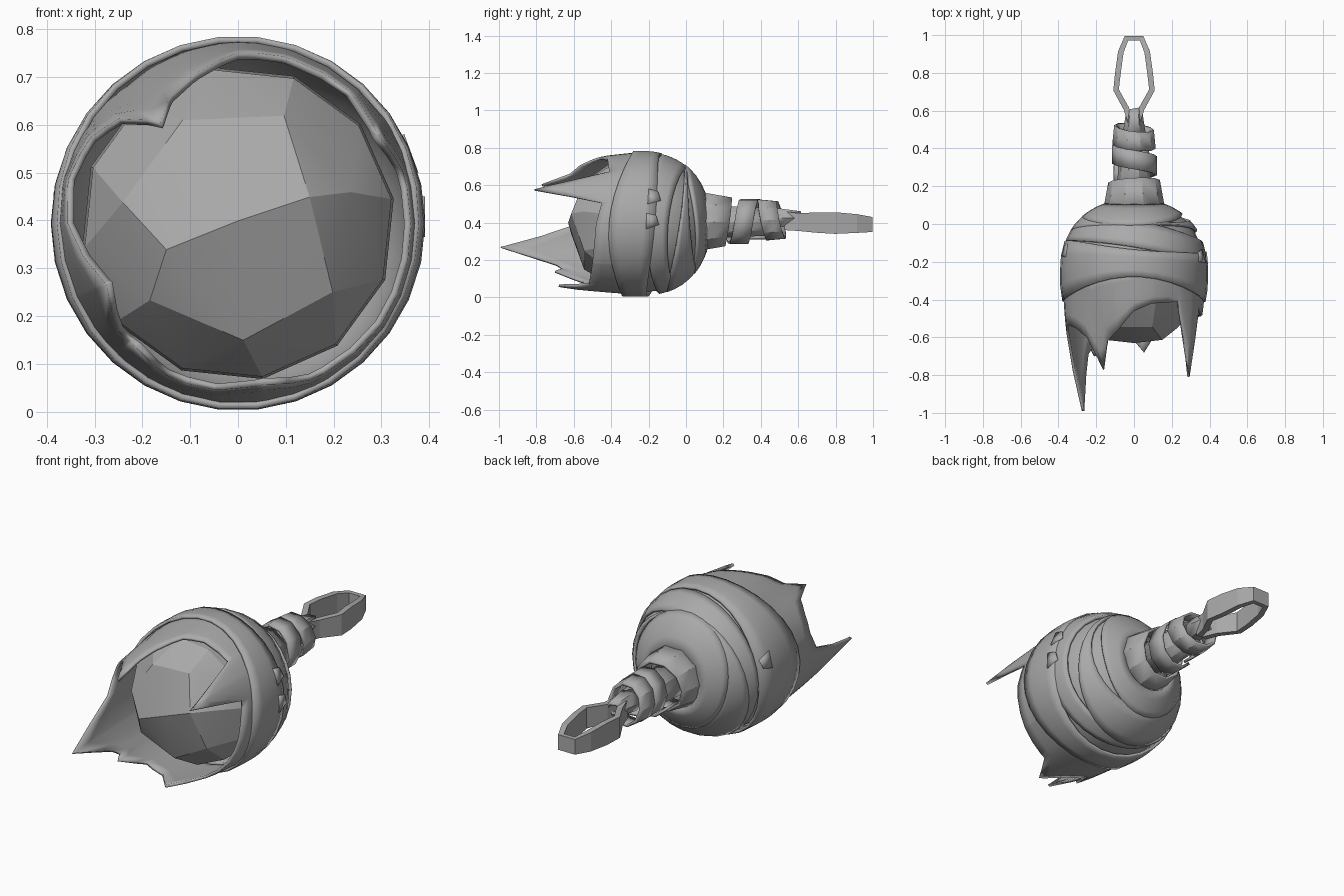
import bpy, bmesh, math
from mathutils import Vector

cube = bpy.data.objects.get("Cube")
if cube:
    bpy.data.objects.remove(cube, do_unlink=True)

CZ = 0.394           # height of the long axis
TAU = 2 * math.pi

grey = bpy.data.materials.new("plain grey")
grey.use_nodes = True
colour = (0.4, 0.4, 0.4, 1)
grey.diffuse_color = colour
grey.node_tree.nodes["Principled BSDF"].inputs["Base Color"].default_value = colour


def polar(r, angle, y):
    """Point at a radius and angle around the long axis."""
    return Vector((r * math.cos(angle), y, CZ + r * math.sin(angle)))


def finish(name, bm, thickness=0, smooth=35):
    bmesh.ops.recalc_face_normals(bm, faces=bm.faces)
    mesh = bpy.data.meshes.new(name)
    bm.to_mesh(mesh)
    bm.free()
    mesh.materials.append(grey)
    obj = bpy.data.objects.new(name, mesh)
    bpy.context.collection.objects.link(obj)
    if thickness:
        mod = obj.modifiers.new("cloth thickness", "SOLIDIFY")
        mod.thickness = thickness
        mod.offset = 0
    bpy.ops.object.select_all(action="DESELECT")
    obj.select_set(True)
    bpy.context.view_layer.objects.active = obj
    if smooth:
        bpy.ops.object.shade_smooth_by_angle(angle=math.radians(smooth))


def sheet(name, rows, closed=True, thickness=0.012, smooth=35):
    """Skin a list of point rows into a strip of quads."""
    bm = bmesh.new()
    grid = [[bm.verts.new(p) for p in row] for row in rows]
    pairs = list(zip(grid, grid[1:]))
    if closed:
        pairs.append((grid[-1], grid[0]))
    for a, b in pairs:
        for i in range(len(a) - 1):
            bm.faces.new((a[i], a[i + 1], b[i + 1], b[i]))
    finish(name, bm, thickness, smooth)


def ball_radius(y):
    return 0.39 * math.sqrt(max(0.05, 1 - abs((y + 0.27) / 0.4) ** 2.6))


# Faceted core filling the front opening
bm = bmesh.new()
for x, z in ((-0.15, -0.055), (0, 0.005), (0.15, 0.055)):
    bm.verts.new((x, -0.63 + abs(x) / 9, CZ + z))
for count, r, y in ((7, 0.245, -0.545), (12, 0.325, -0.41), (12, 0.33, -0.2), (6, 0.2, 0)):
    for i in range(count):
        bm.verts.new(polar(r, TAU * (i + 0.3) / count, y))
bmesh.ops.convex_hull(bm, input=bm.verts)
finish("core", bm, smooth=18)

# Torn front wrap: rim given as angle, y, radius, with long pointed tatters
rim = [(0, -.48, .355), (18, -.45, .355), (32, -.81, .34), (50, -.41, .355),
       (75, -.42, .355), (90, -.46, .35), (105, -.56, .32), (118, -.62, .295),
       (128, -.77, .26), (139, -.6, .325), (150, -.55, .35), (165, -.53, .36),
       (180, -.58, .35), (205, -.99, .297), (222, -.69, .33), (227, -.66, .33),
       (231, -.7, .33), (245, -.55, .345), (262, -.56, .345), (279, -.68, .335),
       (295, -.52, .355), (325, -.5, .36), (360, -.48, .355)]


def rim_at(deg):
    for (a, ya, ra), (b, yb, rb) in zip(rim, rim[1:]):
        if a <= deg <= b:
            t = (deg - a) / (b - a)
            return ya + (yb - ya) * t, ra + (rb - ra) * t


rows = []
for deg in sorted({a for a, _, _ in rim[:-1]} | set(range(0, 360, 12))):
    y0, r0 = rim_at(deg)
    row = []
    for k in range(6):
        t = k / 5
        r = r0 + (0.375 - r0) * t ** 0.75
        row.append(polar(r, math.radians(deg), y0 + (-0.25 - y0) * t))
    rows.append(row)
sheet("torn_front_wrap", rows, thickness=0.014)

# Under layer seen through the gaps between bands
rows = []
for i in range(30):
    ys = [-0.3 + 0.4 * k / 8 for k in range(9)]
    rows.append([polar(ball_radius(y) - 0.028, TAU * i / 30, y) for y in ys])
sheet("under_wrap", rows)


def band(name, front, back, lift):
    """Wrap a strip round the ball; each edge is (y, swing, phase, ripple)."""
    def edge(e, a):
        y, swing, phase, ripple = e
        return y + swing * math.cos(a - phase) + ripple * math.cos(2 * a)
    rows = []
    for i in range(30):
        a = TAU * i / 30
        f, b = edge(front, a), edge(back, a)
        ys = [f + (b - f) * k / 4 for k in range(5)]
        rows.append([polar(ball_radius(y) + lift, a, y) for y in ys])
    sheet(name, rows, thickness=0.014)


band("wide_middle_band", (-.36, .03, 1.6, -.05), (-.15, .05, 2.4, .02), -0.005)
band("slanted_band", (-.14, .06, 3, -.01), (-.04, .05, 2.4, -.02), -0.01)
band("rear_band", (-.045, .05, 1.5, .01), (.035, .03, 4, 0), -0.008)
band("end_band", (.03, .025, 5, .015), (.105, 0, 0, 0), -0.006)

# Small folded tabs on the sides of the ball
for i, (deg, y) in enumerate(((22, -0.17), (2, -0.18), (165, -0.14))):
    bm = bmesh.new()
    a = math.radians(deg)
    corners = [(0, -0.11, -0.035), (0.003, 0.11, -0.03), (0.002, 0.08, 0.02), (0, -0.05, 0.035)]
    bm.faces.new([bm.verts.new(polar(ball_radius(y + dy) + lift, a + da, y + dy))
                  for lift, da, dy in corners])
    finish("folded_tab_%d" % (i + 1), bm, 0.008)


def ring(name, y0, y1, r0, r1, tilt, phase, sides=10, dz=0.01):
    """Open tapered sleeve whose ends lean along the axis."""
    rows = []
    for i in range(sides):
        a = TAU * i / sides
        lean = tilt * math.cos(a - phase)
        rows.append([polar(r0 + (r1 - r0) * t, a, y0 + (y1 - y0) * t + lean) + Vector((0, 0, dz))
                     for t in (0, 0.5, 1)])
    sheet(name, rows, thickness=0.014, smooth=20)


# Neck sleeves
ring("neck_collar", 0.06, 0.225, 0.16, 0.13, 0.02, 1.2)
ring("neck_inner", 0.15, 0.44, 0.085, 0.07, 0.01, 0)
ring("neck_end_wrap", 0.41, 0.51, 0.108, 0.098, 0.025, 4.2, dz=0.02)

# Broad spiral strip wound round the neck
rows = []
for i in range(12):
    a = -2.6 + TAU * i / 10
    y = 0.31 + 0.12 * a / TAU
    rows.append([polar(0.12 - 0.0012 * i, a, y + d) + Vector((0, 0, 0.012 + i / 1500))
                 for d in (-0.05, 0.05)])
sheet("neck_spiral", rows, closed=False, thickness=0.014, smooth=20)

# Knot under the loop
ring("loop_knot", 0.47, 0.6, 0.055, 0.035, 0.015, 1, sides=6, dz=0.03)

# Hanging loop: flat strip bent into a pointed oval
half = [(0.015, 0.53, .36, .46), (0.04, 0.61, .355, .45), (0.095, 0.71, .345, .455),
        (0.085, 0.8, .34, .455), (0.07, 0.91, .345, .445), (0.04, 0.984, .35, .43)]
path = half + [(-x, y, a, b) for x, y, a, b in reversed(half)]
rows = [[Vector((x, y, a)), Vector((x, y, b))] for x, y, a, b in path]
sheet("hanging_loop", rows, closed=False, thickness=0.03, smooth=0)
